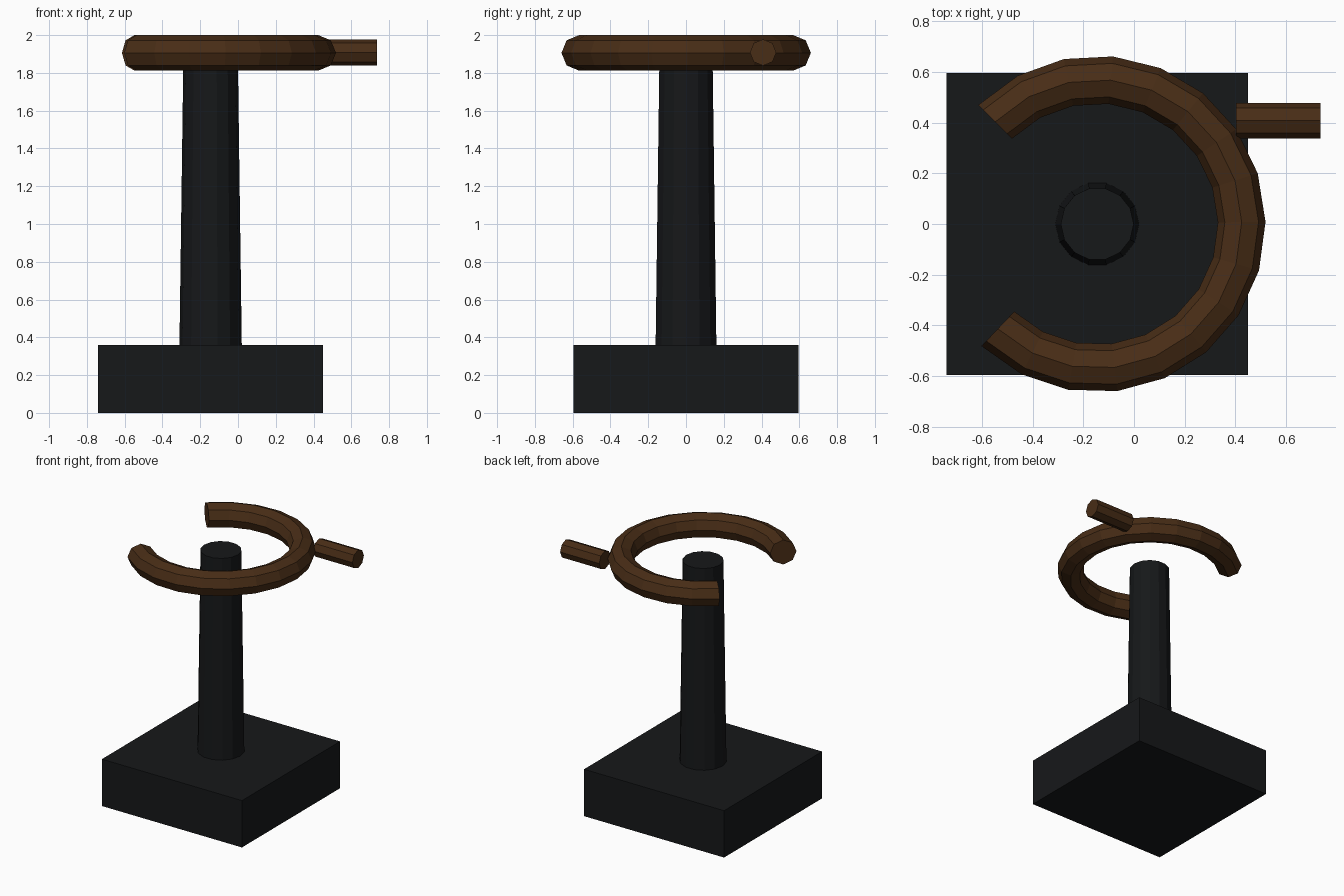
import bpy, bmesh
from math import sin, cos, pi, radians

if "Cube" in bpy.data.objects:
    bpy.data.objects.remove(bpy.data.objects["Cube"])

CX = -0.145   # shared axis of the post and the open ring
RZ = 1.906    # height of the ring's centre line


def material(name, rgb):
    mat = bpy.data.materials.new(name)
    mat.diffuse_color = (*rgb, 1)
    mat.use_nodes = True
    mat.node_tree.nodes["Principled BSDF"].inputs["Base Color"].default_value = mat.diffuse_color
    return mat


black = material("black_metal", (0.008, 0.009, 0.010))
brown = material("brown_wood", (0.065, 0.026, 0.008))


def loft(name, rings, mat):
    """Skin a list of equal-sided cross-sections and cap both ends."""
    bm = bmesh.new()
    loops = [[bm.verts.new(p) for p in ring] for ring in rings]
    n = len(loops[0])
    for a, b in zip(loops, loops[1:]):
        for i in range(n):
            j = (i + 1) % n
            bm.faces.new((a[i], a[j], b[j], b[i]))
    bm.faces.new(loops[0])
    bm.faces.new(loops[-1])
    bmesh.ops.recalc_face_normals(bm, faces=bm.faces)
    mesh = bpy.data.meshes.new(name)
    bm.to_mesh(mesh)
    bm.free()
    mesh.materials.append(mat)
    obj = bpy.data.objects.new(name, mesh)
    bpy.context.collection.objects.link(obj)
    return obj


def circle(n):
    return [(cos(2 * pi * i / n), sin(2 * pi * i / n)) for i in range(n)]


# square base block
loft("base", [[(x, y, z) for x, y in
               ((-0.74, -0.595), (0.45, -0.595), (0.45, 0.595), (-0.74, 0.595))]
              for z in (0, 0.36)], black)

# tapered post
loft("post", [[(CX + r * c, r * s, z) for c, s in circle(14)]
              for r, z in ((0.165, 0.36), (0.144, 1.90))], black)

# three-quarter ring, octagonal section, open towards -x
major, minor, steps = 0.57, 0.094, 16
start, end = radians(-133.5), radians(135)
sections = []
for k in range(steps + 1):
    a = start + (end - start) * k / steps
    sections.append([(CX + (major + minor * c) * cos(a),
                      (major + minor * c) * sin(a),
                      RZ + minor * s) for c, s in circle(8)])
loft("open_ring", sections, brown)

# straight handle peg beside the ring
loft("handle", [[(x, 0.408 + 0.07 * c, RZ + 0.002 + 0.07 * s) for c, s in circle(8)]
                for x in (0.403, 0.735)], brown)
